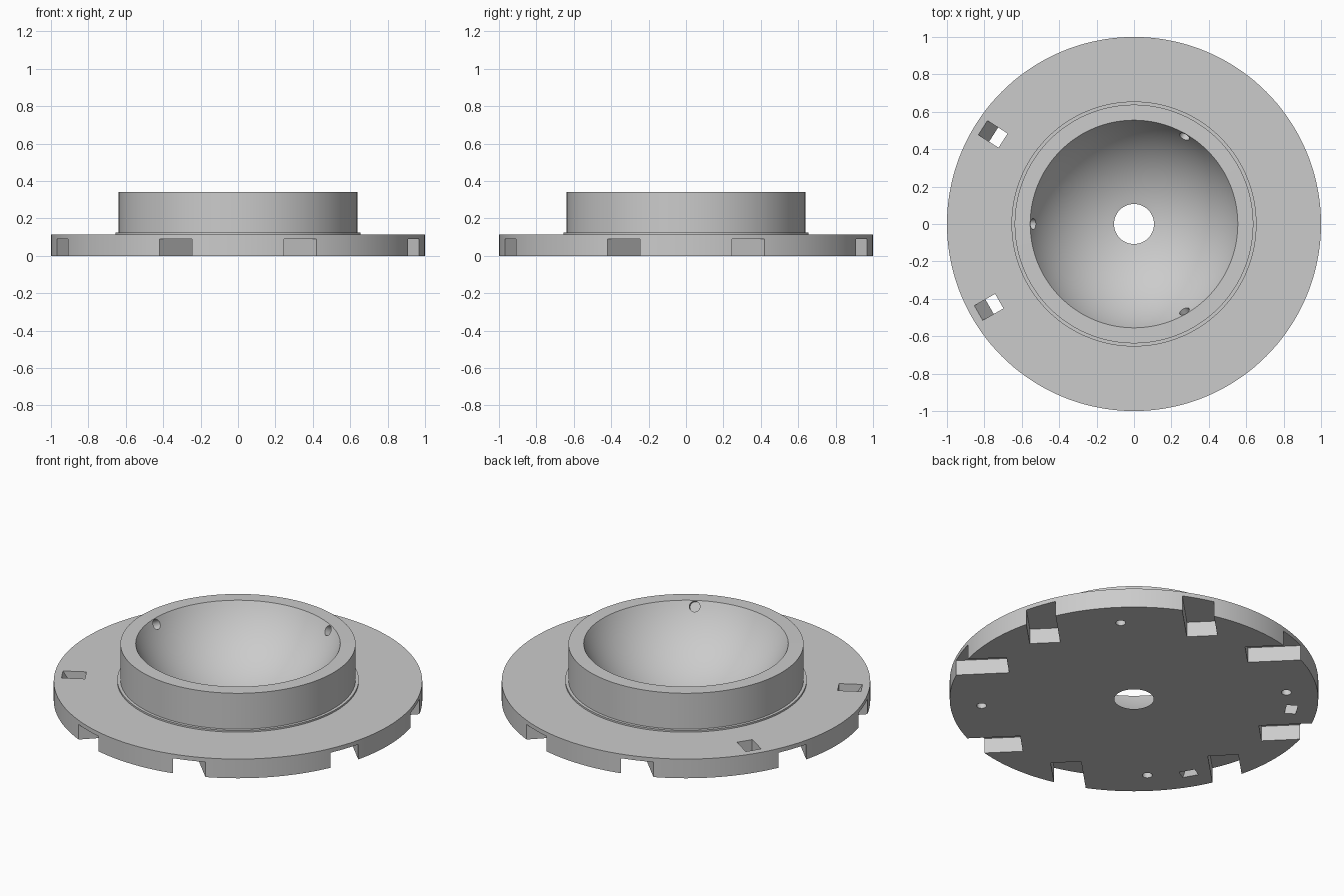
import bpy, bmesh, math
from mathutils import Matrix, Vector

cube = bpy.data.objects.get("Cube")
if cube:
    bpy.data.objects.remove(cube, do_unlink=True)

grey = bpy.data.materials.new("plain_grey")
grey.use_nodes = True
colour = (0.6, 0.6, 0.6, 1)
grey.diffuse_color = colour
grey.node_tree.nodes["Principled BSDF"].inputs["Base Color"].default_value = colour

RIM_Z = 0.34
BOWL_R, BOWL_Z = 0.615, 0.606      # sphere that hollows the bowl
HOLE_R, MOUTH_R = 0.107, 0.555


def make_object(name, bm):
    bmesh.ops.recalc_face_normals(bm, faces=bm.faces[:])
    mesh = bpy.data.meshes.new(name)
    bm.to_mesh(mesh)
    bm.free()
    obj = bpy.data.objects.new(name, mesh)
    bpy.context.collection.objects.link(obj)
    mesh.materials.append(grey)
    return obj


def turn(degrees):
    return Matrix.Rotation(math.radians(degrees), 4, 'Z')


def add_prism(bm, profile, half_width, degrees, offset=0):
    """Extrude a radius/height profile sideways, then turn it about z."""
    verts = [bm.verts.new((r, offset - half_width, z)) for r, z in profile]
    face = bm.faces.new(verts)
    result = bmesh.ops.extrude_face_region(bm, geom=[face])
    far = [g for g in result["geom"] if isinstance(g, bmesh.types.BMVert)]
    bmesh.ops.translate(bm, verts=far, vec=(0, 2 * half_width, 0))
    bmesh.ops.transform(bm, verts=verts + far, matrix=turn(degrees))


def add_drill(bm, radius, length, matrix):
    bmesh.ops.create_cone(bm, cap_ends=True, segments=32, radius1=radius,
                          radius2=radius, depth=length, matrix=matrix)


# Flange, step, collar and spherical bowl, turned as one piece
a0 = math.asin(MOUTH_R / BOWL_R)
a1 = math.asin(HOLE_R / BOWL_R)
profile = [(HOLE_R, 0), (1, 0), (1, 0.115), (0.655, 0.115), (0.655, 0.125),
           (0.638, 0.125), (0.638, RIM_Z)]
steps = 24
for i in range(steps):
    a = a0 + (a1 - a0) * i / steps
    profile.append((BOWL_R * math.sin(a), BOWL_Z - BOWL_R * math.cos(a)))
bm = bmesh.new()
ring = [bm.verts.new((r, 0, z)) for r, z in profile]
edges = [bm.edges.new((v, ring[(i + 1) % len(ring)])) for i, v in enumerate(ring)]
bmesh.ops.spin(bm, geom=ring + edges, cent=(0, 0, 0), axis=(0, 0, 1),
               angle=math.tau, steps=144, use_duplicate=False)
bmesh.ops.remove_doubles(bm, verts=bm.verts[:], dist=0.0001)
body = make_object("bowl_flange", bm)

bm = bmesh.new()
# Paired rim notches and blind screw holes in the underside
notch = [(0.65, -0.1), (1.2, -0.1), (1.2, 0.09), (0.65, 0.09)]
for quarter in range(4):
    angle = 45 + 90 * quarter
    for side in (-1, 1):
        add_prism(bm, notch, 0.083, angle, side * 0.428)
    add_drill(bm, 0.027, 0.16, turn(angle) @ Matrix.Translation((0.83, 0, 0)))

# Two slots through the flange with a sloping outer wall
slot = [(0.83, -0.05), (0.89, -0.05), (0.89, 0), (0.958, 0.115),
        (0.958, 0.2), (0.83, 0.2)]
for angle in (147.5, 209.8):
    add_prism(bm, slot, 0.045, angle)

# Three shallow sockets square to the bowl surface, just under its mouth
direction = Vector((0.54, 0, -0.295)).normalized()
socket = (Matrix.Translation(Vector((0, 0, BOWL_Z)) + direction * BOWL_R)
          @ direction.to_track_quat('Z', 'Y').to_matrix().to_4x4())
for angle in (60, 180, 300):
    add_drill(bm, 0.029, 0.1, turn(angle) @ socket)
cutter = make_object("cutter", bm)
cutter.hide_render = True

cut = body.modifiers.new("cuts", 'BOOLEAN')
cut.operation = 'DIFFERENCE'
cut.solver = 'EXACT'
cut.object = cutter
bpy.ops.object.select_all(action='DESELECT')
bpy.context.view_layer.objects.active = body
body.select_set(True)
bpy.ops.object.modifier_apply(modifier=cut.name)
bpy.data.objects.remove(cutter, do_unlink=True)
bpy.ops.object.shade_smooth_by_angle(angle=math.radians(25))
